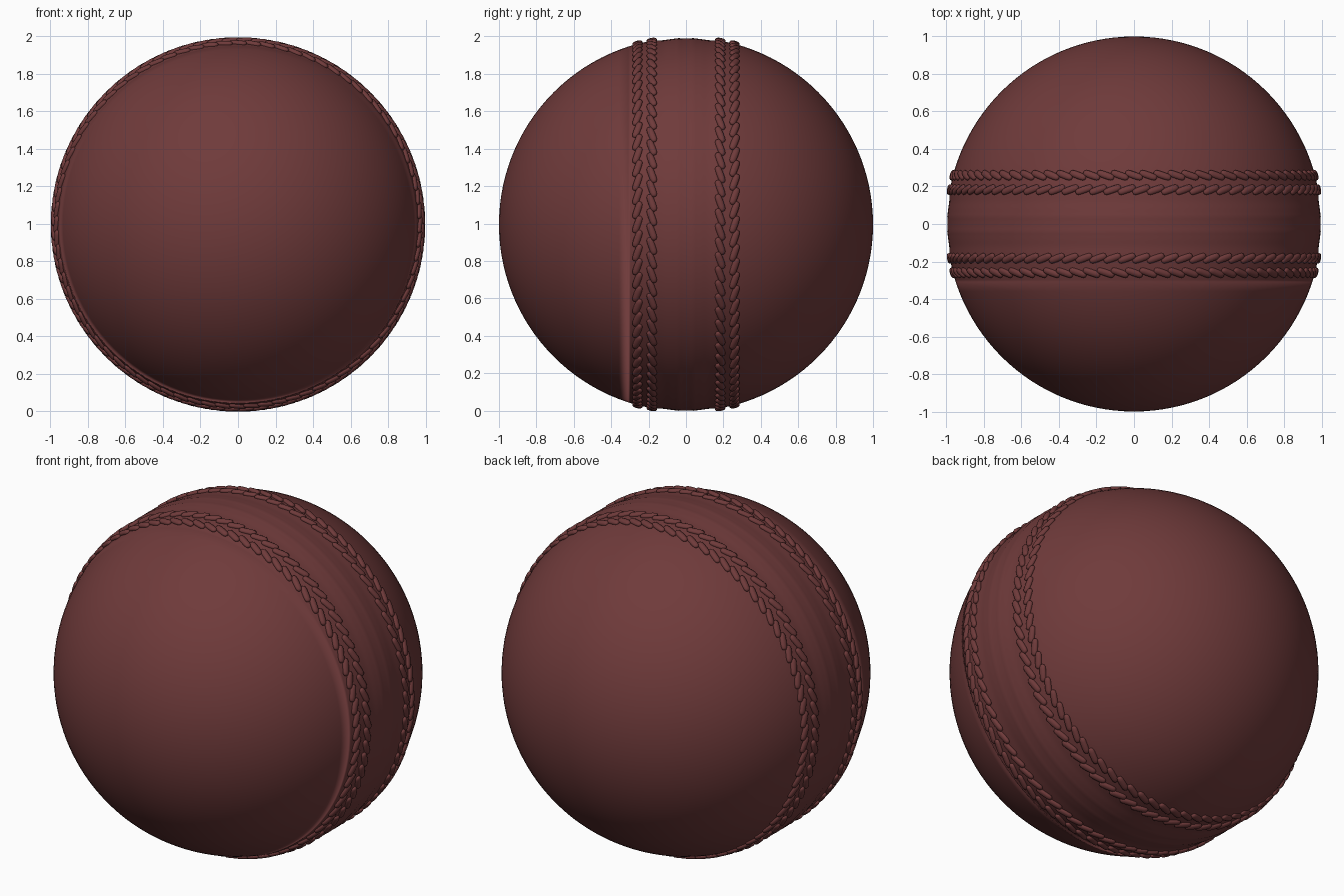
import bpy, bmesh, math
from mathutils import Matrix, Vector

if "Cube" in bpy.data.objects:
    bpy.data.objects.remove(bpy.data.objects["Cube"])

CZ = 0.995  # ball centre height


def material(name, rgb):
    m = bpy.data.materials.new(name)
    m.diffuse_color = (*rgb, 1)
    m.use_nodes = True
    m.node_tree.nodes["Principled BSDF"].inputs["Base Color"].default_value = m.diffuse_color
    return m


leather = material("dark red leather", (0.16, 0.043, 0.043))


def radius(y):
    """Distance of the ball surface from the y axis."""
    r = math.sqrt(max(0.0, 1 - y * y))
    r -= 0.005 * math.exp(-(y / 0.2) ** 4)                       # flattened seam band
    r -= 0.003 * math.exp(-((abs(y) - 0.12) / 0.035) ** 2)       # shallow side valleys
    r += 0.002 * math.exp(-((abs(y) - 0.04) / 0.012) ** 2)       # fine centre ridges
    return max(0.0, r)


def finish(bm, name):
    me = bpy.data.meshes.new(name)
    bm.normal_update()
    bm.to_mesh(me)
    bm.free()
    ob = bpy.data.objects.new(name, me)
    bpy.context.collection.objects.link(ob)
    me.materials.append(leather)
    for p in me.polygons:
        p.use_smooth = True
    return ob


# Ball: profile revolved around the y axis, with finer rings at the seam
bm = bmesh.new()
N = 128
lats = [math.radians(a) for a in range(-87, -17, 3)]
lats += [math.radians(-18 + 0.75 * i) for i in range(49)]
lats += [math.radians(a) for a in range(21, 90, 3)]
rings = []
for a in lats:
    y = math.sin(a)
    r = radius(y)
    rings.append([bm.verts.new((r * math.cos(2 * math.pi * k / N), y,
                                CZ + r * math.sin(2 * math.pi * k / N))) for k in range(N)])
for a, b in zip(rings, rings[1:]):
    for k in range(N):
        j = (k + 1) % N
        bm.faces.new((a[k], b[k], b[j], a[j]))
for ring, y in ((rings[0], -1), (rings[-1], 1)):
    pole = bm.verts.new((0, y, CZ))
    for k in range(N):
        bm.faces.new((ring[k], ring[(k + 1) % N], pole))
bmesh.ops.recalc_face_normals(bm, faces=bm.faces)
finish(bm, "ball")


# Stitch rows: slanted blunt capsules lying on the surface
def stitch_row(name, y, slant, count=80, offset=0.0):
    bm = bmesh.new()
    r = radius(y) + 0.003
    outward_tilt = math.asin(y)
    for i in range(count):
        t = 2 * math.pi * (i + offset) / count
        out = Vector((math.cos(t), 0, math.sin(t)))
        along = Vector((-math.sin(t), 0, math.cos(t)))
        side = Vector((0, 1, 0))
        # lean the frame to follow the ball surface
        n = out * math.cos(outward_tilt) + side * math.sin(outward_tilt)
        s = side * math.cos(outward_tilt) - out * math.sin(outward_tilt)
        # rising direction gets the slant
        a = along * math.cos(slant) + s * math.sin(slant)
        w = s * math.cos(slant) - along * math.sin(slant)
        centre = out * r + Vector((0, y, CZ))
        frame = Matrix((w, n, a)).transposed().to_4x4()
        frame.translation = centre
        verts = bmesh.ops.create_uvsphere(bm, u_segments=12, v_segments=8, radius=1)["verts"]
        for v in verts:
            x, h, l = v.co
            l = math.copysign(abs(l) ** 0.8, l)
            g = 1 / max(0.55, math.hypot(x, h)) ** 0.6   # fuller body, blunt ends
            v.co = frame @ Vector((x * g * 0.019, h * g * 0.014, l * 0.049))
    bmesh.ops.recalc_face_normals(bm, faces=bm.faces)
    finish(bm, name)


tilt = math.radians(20)
for tag, sgn in (("front", -1), ("back", 1)):
    stitch_row(tag + "_outer_stitches", sgn * 0.26, tilt)
    stitch_row(tag + "_inner_stitches", sgn * 0.183, -tilt, offset=0.5)
